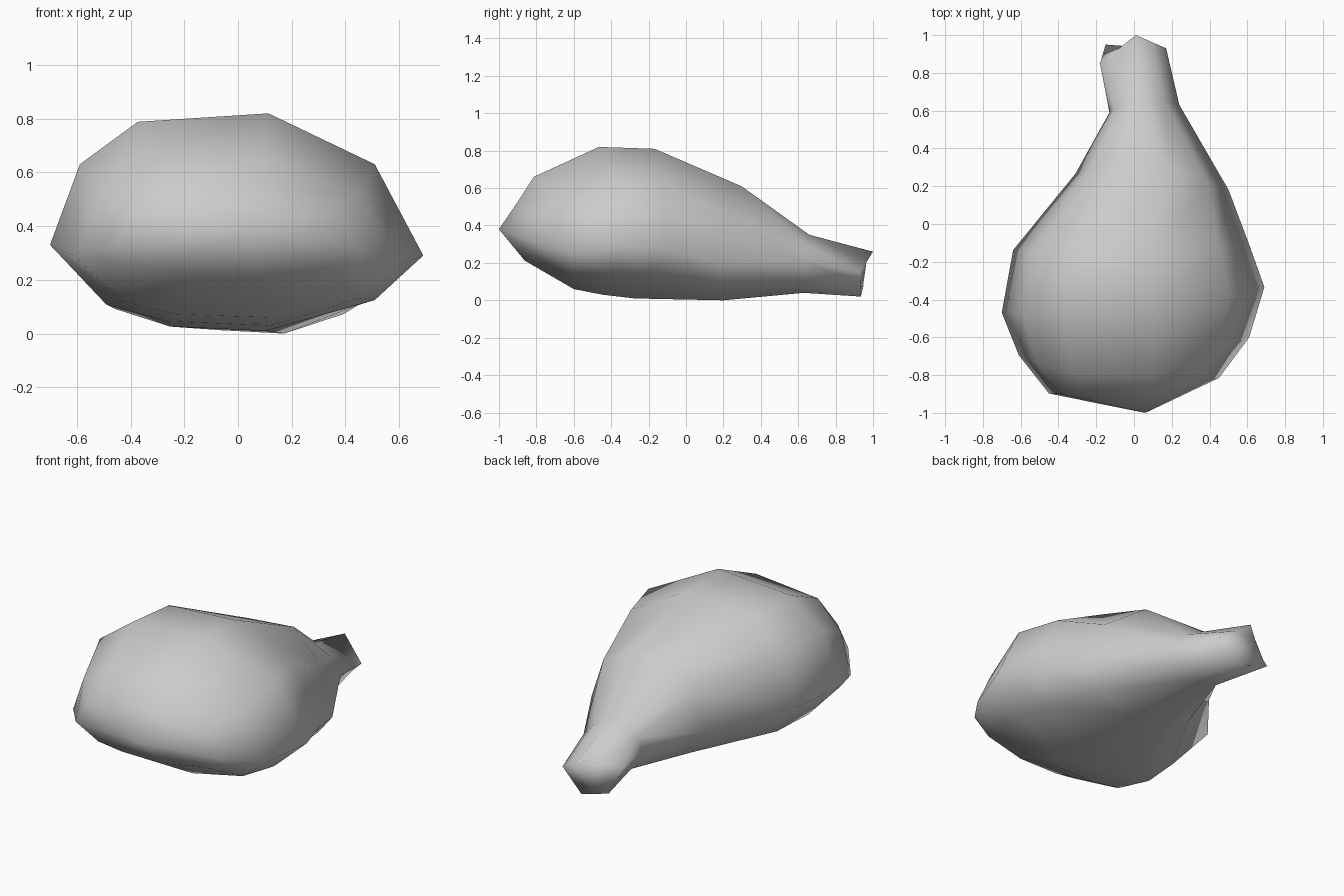
import bpy
import bmesh
from mathutils import Vector

cube = bpy.data.objects.get("Cube")
if cube:
    bpy.data.objects.remove(cube, do_unlink=True)

# One plain grey skin
grey = bpy.data.materials.new("plain grey")
grey.use_nodes = True
colour = (0.6, 0.6, 0.6, 1)
grey.diffuse_color = colour
grey.node_tree.nodes["Principled BSDF"].inputs["Base Color"].default_value = colour

# Unit cross-sections: u runs -1..1 across, v runs 0..1 upward
BODY = [(1, .33), (.74, .76), (.17, 1), (-.53, .96), (-.84, .76),
        (-1, .38), (-.7, .1), (-.38, .02), (.19, 0), (.74, .12)]
NECK = [(1, .55), (.6, .83), (0, 1), (-.5, .87), (-.85, .75),
        (-1, .5), (-.65, .12), (-.3, .03), (.2, 0), (.7, .18)]

# Rings from neck to round end:
# section, left (x, y), right (x, y), top (z, y), bottom (z, y)
RINGS = [
    (NECK, (-.13, .59), (.24, .63), (.35, .66), (.04, .63)),
    (BODY, (-.31, .27), (.50, .18), (.61, .30), (0, .20)),
    (BODY, (-.64, -.13), (.61, -.09), (.81, -.17), (.01, -.28)),
    (BODY, (-.70, -.47), (.69, -.32), (.82, -.47), (.03, -.45)),
    (BODY, (-.61, -.70), (.61, -.60), (.66, -.82), (.06, -.60)),
    (BODY, (-.45, -.90), (.45, -.81), (.53, -.90), (.21, -.86)),
]

# Five corners of the cut neck tip: right, top, upper left, lower left, bottom
TIP = [Vector(p) for p in ((.17, .93, .15), (.01, 1, .26), (-.18, .85, .21),
                           (-.15, .95, .08), (.04, .935, .02))]


def ring_points(section, left, right, top, bottom):
    for u, v in section:
        x = (left[0] + right[0]) / 2 + u * (right[0] - left[0]) / 2
        z = bottom[0] + v * (top[0] - bottom[0])
        # Slant the ring between its four guide points
        w = 2 * v - 1
        side = right[1] if u > 0 else left[1]
        cap = top[1] if w > 0 else bottom[1]
        y = (u * u * side + w * w * cap) / (u * u + w * w)
        yield x, y, z


def tip_points():
    # Corners and the midpoints between them
    for corner, following in zip(TIP, TIP[1:] + TIP[:1]):
        yield corner
        yield (corner + following) / 2


# Lofted pear-shaped body with a narrow neck
bm = bmesh.new()
loops = [[bm.verts.new(p) for p in tip_points()]]
loops += [[bm.verts.new(p) for p in ring_points(*r)] for r in RINGS]
for a, b in zip(loops, loops[1:]):
    for i in range(len(a)):
        j = (i + 1) % len(a)
        bm.faces.new((a[i], a[j], b[j], b[i]))

# Neck tip and pointed round end
bm.faces.new(loops[0])
pole = bm.verts.new((.06, -1, .38))
last = loops[-1]
for i in range(len(last)):
    bm.faces.new((last[i], last[(i + 1) % len(last)], pole))

bmesh.ops.recalc_face_normals(bm, faces=bm.faces)
for face in bm.faces:
    face.smooth = True

mesh = bpy.data.meshes.new("drumstick_body")
bm.to_mesh(mesh)
bm.free()
mesh.materials.append(grey)
body = bpy.data.objects.new("drumstick_body", mesh)
bpy.context.collection.objects.link(body)
